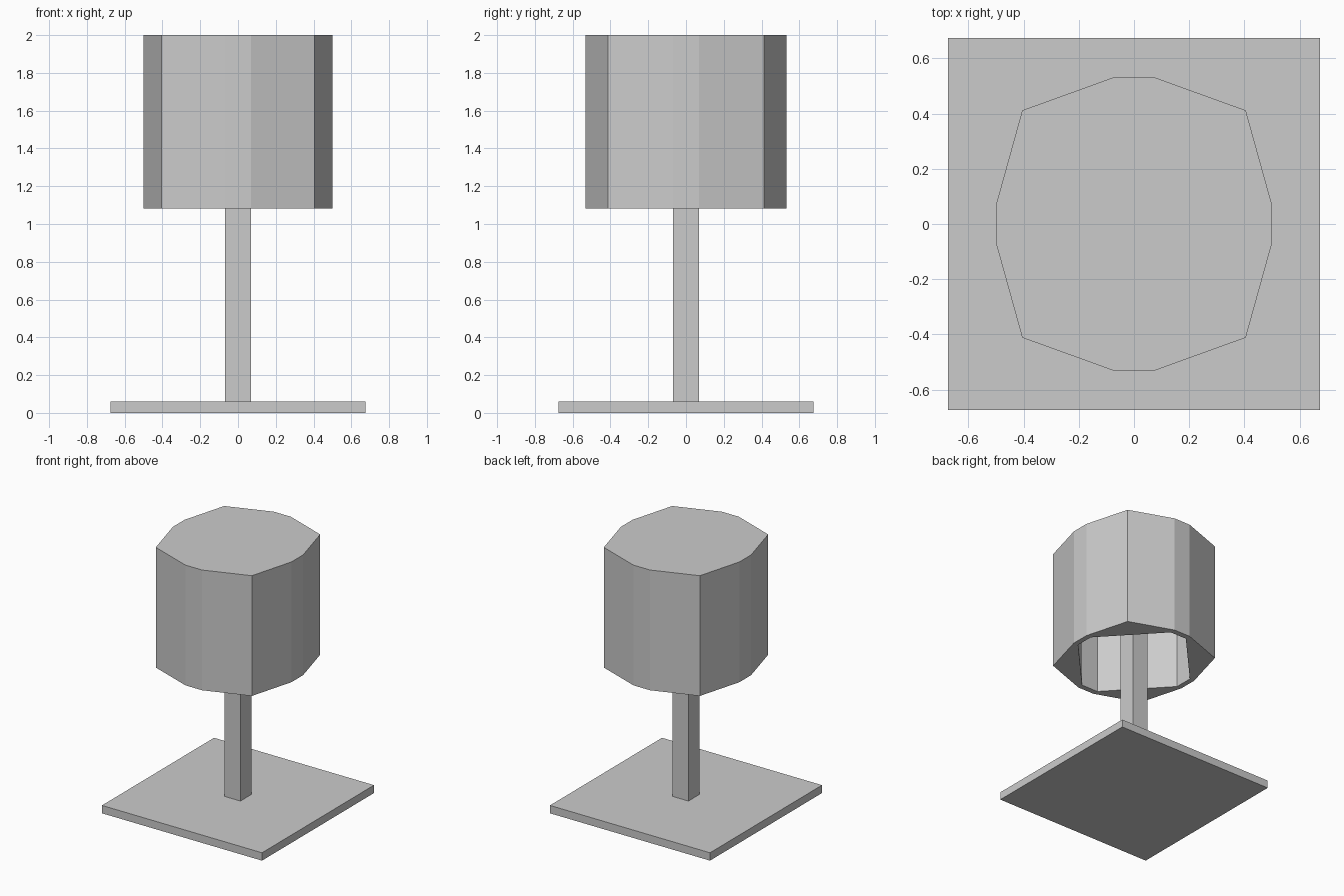
import bpy, bmesh

if "Cube" in bpy.data.objects:
    bpy.data.objects.remove(bpy.data.objects["Cube"])


def box(name, half, z0, z1):
    bm = bmesh.new()
    bmesh.ops.create_cube(bm, size=1)
    for v in bm.verts:
        v.co.x *= 2 * half
        v.co.y *= 2 * half
        v.co.z = z0 if v.co.z < 0 else z1
    return finish(name, bm)


def finish(name, bm):
    bmesh.ops.recalc_face_normals(bm, faces=bm.faces[:])
    mesh = bpy.data.meshes.new(name)
    bm.to_mesh(mesh)
    bm.free()
    obj = bpy.data.objects.new(name, mesh)
    bpy.context.collection.objects.link(obj)
    return obj


def mirrored_outline(quadrant):
    # Mirror one quadrant of points into a full closed outline
    half = quadrant + [(-x, y) for x, y in reversed(quadrant)]
    return half + [(x, -y) for x, y in reversed(half)]


# Square base plate
box("base", 0.675, 0.0, 0.06)

# Square post, reaching the shade ceiling
box("post", 0.068, 0.06, 1.96)

# Hollow twelve-sided shade, closed at the top, octagonal cavity below
outer = mirrored_outline([(0.50, 0.07), (0.405, 0.412), (0.07, 0.533)])
inner = mirrored_outline([(0.46, 0.07), (0.265, 0.28), (0.07, 0.49)])
bottom, top, ceiling = 1.083, 2.0, 1.96

bm = bmesh.new()
rings = [[bm.verts.new((x, y, z)) for x, y in pts]
         for pts, z in ((outer, top), (outer, bottom), (inner, bottom), (inner, ceiling))]
n = len(outer)
for a, b in zip(rings, rings[1:]):
    for i in range(n):
        j = (i + 1) % n
        bm.faces.new((a[i], a[j], b[j], b[i]))
bm.faces.new(rings[0])
bm.faces.new(rings[-1])
finish("shade", bm)
